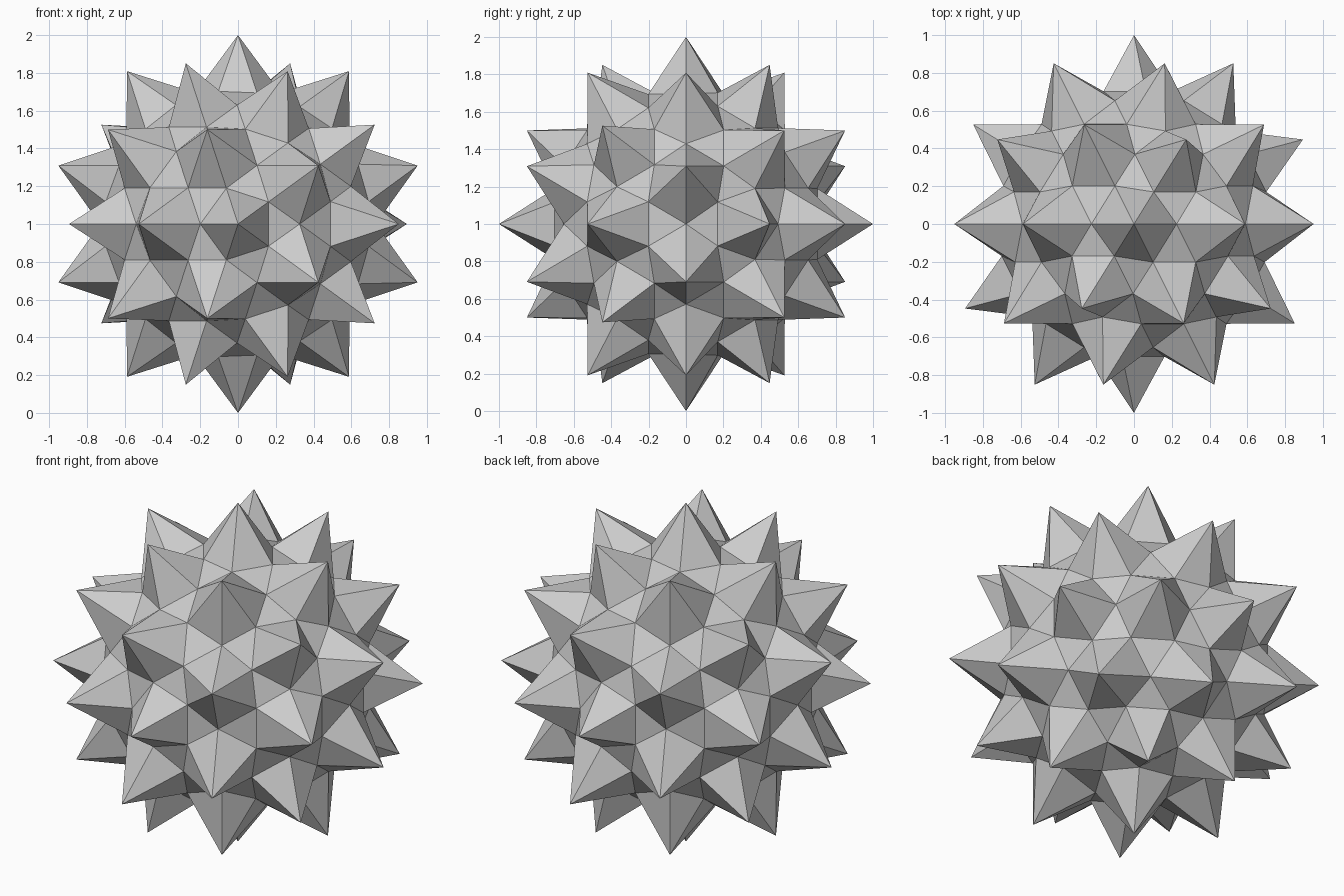
import bpy, bmesh, math
from mathutils import Matrix

TIP_RADIUS = 1.0
BASE_RADIUS = 0.73

cube = bpy.data.objects.get("Cube")
if cube:
    bpy.data.objects.remove(cube, do_unlink=True)

# Plain grey material
grey = bpy.data.materials.new("light_grey")
grey.use_nodes = True
color = (0.6, 0.6, 0.6, 1.0)
grey.diffuse_color = color
grey.node_tree.nodes["Principled BSDF"].inputs["Base Color"].default_value = color

# Sphere of 42 points, with the midpoints of its edges added
bm = bmesh.new()
bmesh.ops.create_icosphere(bm, subdivisions=2, radius=1.0)
bmesh.ops.subdivide_edges(bm, edges=bm.edges[:], cuts=1, use_grid_fill=True)

# Points on the sphere become spike tips; the midpoints sink to form the bases
for v in bm.verts:
    is_tip = v.co.length > 0.98
    v.co = v.co.normalized() * (TIP_RADIUS if is_tip else BASE_RADIUS)

# Lay the five-fold axis along y and stand the ball on the ground
bmesh.ops.rotate(bm, verts=bm.verts[:], cent=(0, 0, 0),
                 matrix=Matrix.Rotation(-math.pi / 2, 3, "X"))
bmesh.ops.translate(bm, verts=bm.verts[:], vec=(0, 0, TIP_RADIUS))
bmesh.ops.recalc_face_normals(bm, faces=bm.faces[:])

mesh = bpy.data.meshes.new("spiked_ball")
bm.to_mesh(mesh)
bm.free()
mesh.materials.append(grey)
bpy.context.collection.objects.link(bpy.data.objects.new("spiked_ball", mesh))
